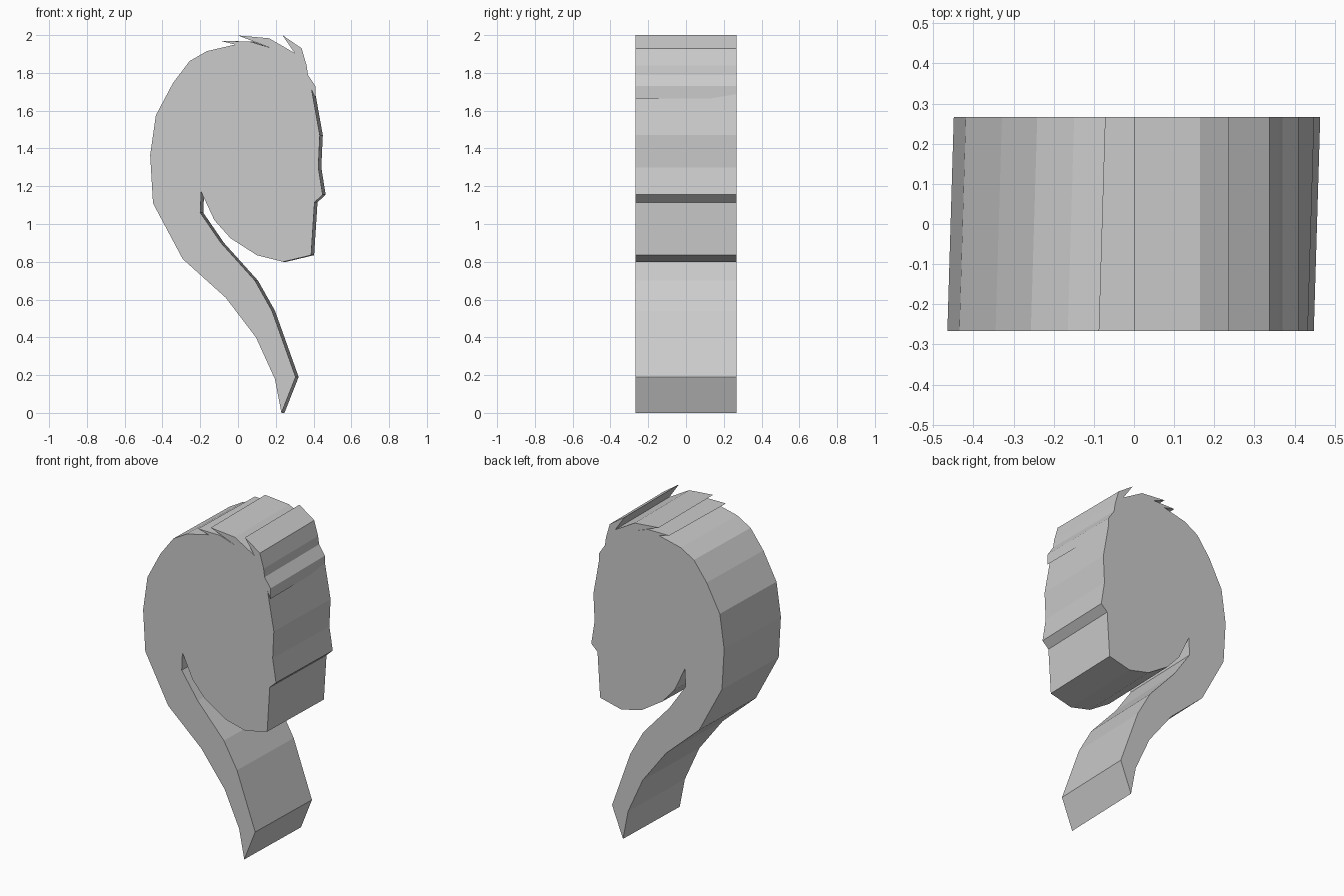
import bpy, bmesh

if "Cube" in bpy.data.objects:
    bpy.data.objects.remove(bpy.data.objects["Cube"])

HALF = 0.267    # half thickness of the slab
LEAN = 0.016    # sideways slant of the extrusion from front to back

# Tail tip, tail inner edge, notch, jaw, chin and face (x, z)
face = [(.23, 0), (.305, .19), (.18, .54), (.09, .70), (-.09, .90), (-.20, 1.06),
        (-.195, 1.17), (-.125, 1.02), (-.04, .925), (.10, .835), (.24, .80),
        (.387, .835), (.405, 1.115), (.448, 1.155), (.425, 1.30), (.433, 1.47),
        (.39, 1.71)]

# Fringe and the two upper tufts, extruded straight back
fringe = [(.41, 1.665), (.41, 1.73), (.37, 1.79), (.363, 1.84), (.337, 1.93),
          (.235, 2.0), (.30, 1.905), (.165, 1.983), (0, 1.998), (.165, 1.935)]

# Lower tuft, back of the head and tail outer edge
back = [(.06, 1.967), (-.088, 1.968), (-.015, 1.95), (-.165, 1.915), (-.257, 1.862),
        (-.345, 1.745), (-.435, 1.575), (-.465, 1.365), (-.45, 1.11), (-.293, .815),
        (-.065, .61), (.095, .40), (.195, .18)]

outline = ([(x, z, LEAN) for x, z in face] + [(x, z, 0) for x, z in fringe]
           + [(x, z, LEAN) for x, z in back])

# Slab: front cap, slanted rear cap and the walls between them
bm = bmesh.new()
front = [bm.verts.new((x, -HALF, z)) for x, z, lean in outline]
rear = [bm.verts.new((x + lean, HALF, z)) for x, z, lean in outline]
bm.faces.new(front)
bm.faces.new(rear[::-1])
n = len(outline)
for i in range(n):
    j = (i + 1) % n
    bm.faces.new((front[j], front[i], rear[i], rear[j]))
bmesh.ops.recalc_face_normals(bm, faces=bm.faces)

mesh = bpy.data.meshes.new("head_profile")
bm.to_mesh(mesh)
bm.free()
bpy.context.collection.objects.link(bpy.data.objects.new("head_profile", mesh))
